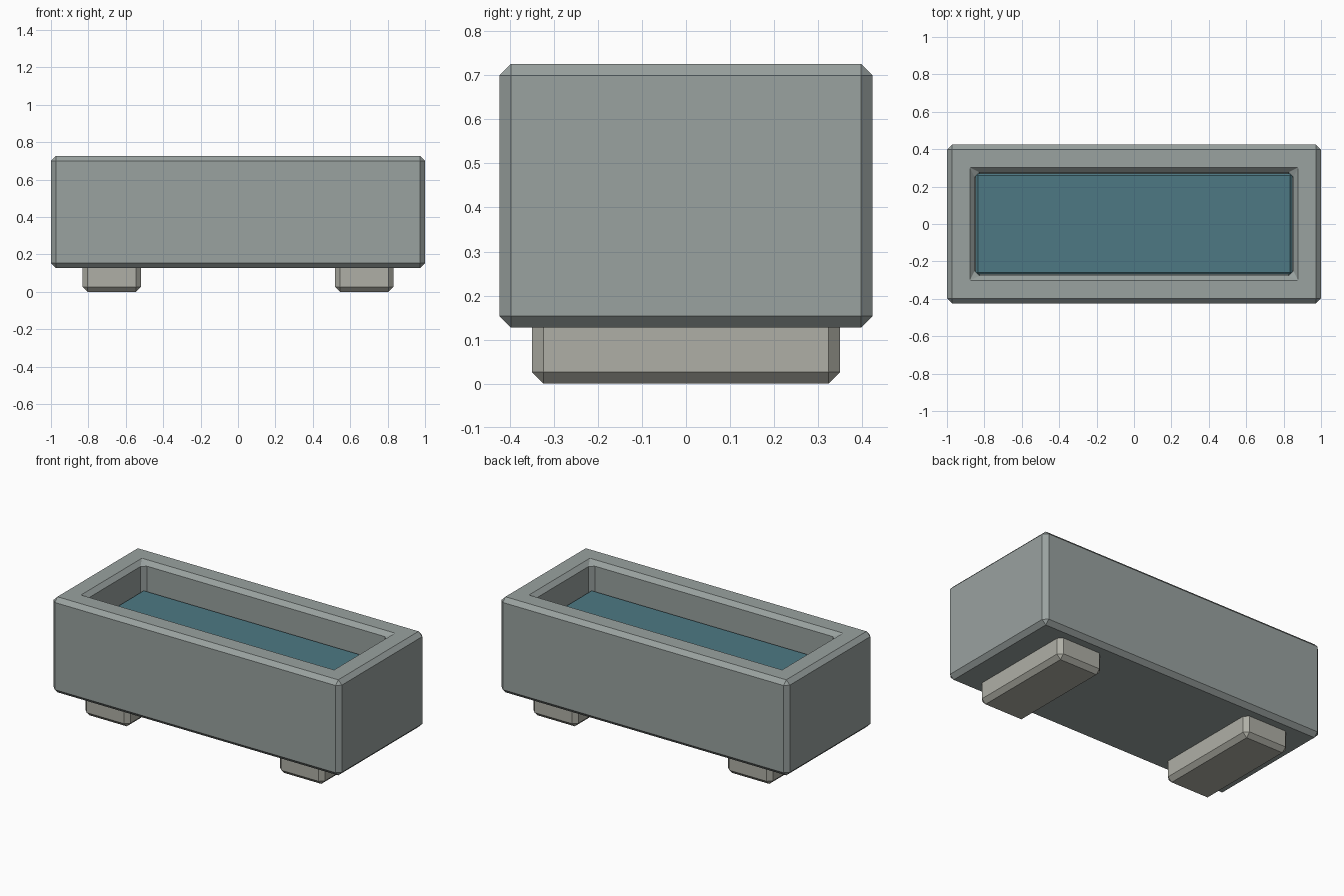
import bpy

if "Cube" in bpy.data.objects:
    bpy.data.objects.remove(bpy.data.objects["Cube"])


def box(name, x, y, z):
    # Box from (min, max) ranges
    bpy.ops.mesh.primitive_cube_add(size=1, location=[sum(r) / 2 for r in (x, y, z)])
    ob = bpy.context.object
    ob.name = name
    ob.scale = [r[1] - r[0] for r in (x, y, z)]
    bpy.ops.object.transform_apply(location=False, rotation=False, scale=True)
    return ob


def chamfer(ob, width=0.026):
    m = ob.modifiers.new("Chamfer", 'BEVEL')
    m.width = width
    m.segments = 1
    m.limit_method = 'ANGLE'


# Trough body, hollowed then chamfered
body = box("trough_body", (-1, 1), (-0.424, 0.424), (0.127, 0.726))
cavity = box("cavity_cutter", (-0.852, 0.852), (-0.276, 0.276), (0.28, 0.9))
cavity.hide_render = True
cavity.hide_set(True)
cut = body.modifiers.new("Cavity", 'BOOLEAN')
cut.operation = 'DIFFERENCE'
cut.solver = 'EXACT'
cut.object = cavity
chamfer(body)

# Water filling the trough
water = box("water", (-0.847, 0.847), (-0.271, 0.271), (0.5, 0.55))
chamfer(water, 0.012)
mat = bpy.data.materials.new("water_blue")
mat.diffuse_color = (0.075, 0.19, 0.23, 1)
mat.use_nodes = True
mat.node_tree.nodes["Principled BSDF"].inputs["Base Color"].default_value = mat.diffuse_color
water.data.materials.append(mat)

# Stone tones
stone = bpy.data.materials.new("stone_grey")
stone.diffuse_color = (0.32, 0.36, 0.35, 1)
stone.use_nodes = True
stone.node_tree.nodes["Principled BSDF"].inputs["Base Color"].default_value = stone.diffuse_color
body.data.materials.append(stone)
foot_stone = bpy.data.materials.new("foot_grey")
foot_stone.diffuse_color = (0.43, 0.43, 0.38, 1)
foot_stone.use_nodes = True
foot_stone.node_tree.nodes["Principled BSDF"].inputs["Base Color"].default_value = foot_stone.diffuse_color

# Two feet
for side, name in ((-1, "left_foot"), (1, "right_foot")):
    c = side * 0.675
    foot = box(name, (c - 0.156, c + 0.156), (-0.35, 0.35), (0, 0.17))
    chamfer(foot)
    foot.data.materials.append(foot_stone)
